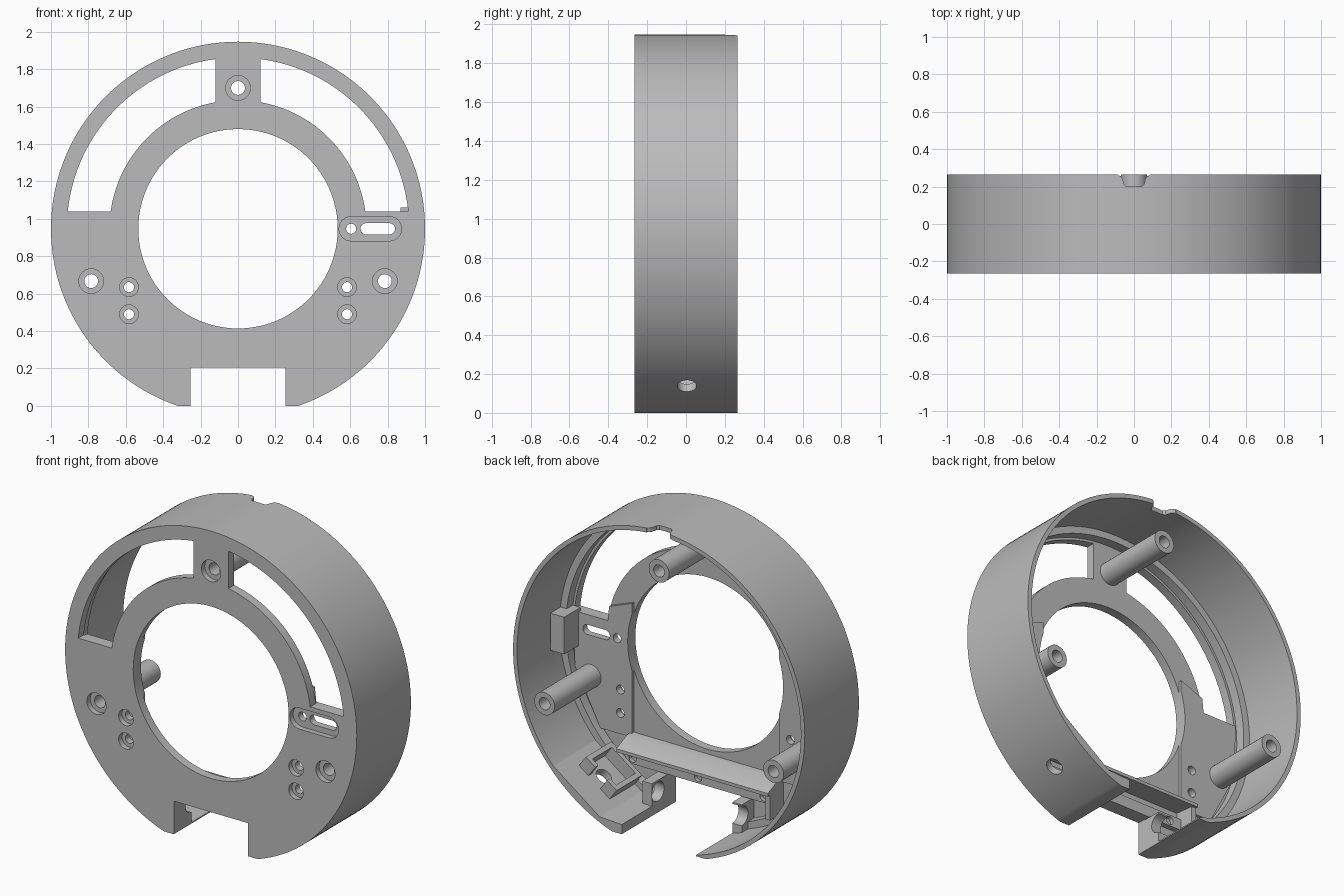
import bpy, bmesh, math

if "Cube" in bpy.data.objects:
    bpy.data.objects.remove(bpy.data.objects["Cube"])

CZ = 0.947                       # height of the ring centre
FRONT, BACK = -0.265, 0.265
grey = bpy.data.materials.new("plain grey")
grey.diffuse_color = (0.5, 0.5, 0.5, 1)
grey.use_nodes = True
grey.node_tree.nodes["Principled BSDF"].inputs["Base Color"].default_value = grey.diffuse_color


def prism(name, pts, lo, hi, axis="y"):
    """Extrude a 2D outline along one axis."""
    place = {"x": lambda a, b, h: (h, a, b),
             "y": lambda a, b, h: (a, h, b),
             "z": lambda a, b, h: (a, b, h)}[axis]
    bm = bmesh.new()
    low = [bm.verts.new(place(a, b, lo)) for a, b in pts]
    high = [bm.verts.new(place(a, b, hi)) for a, b in pts]
    bm.faces.new(low)
    bm.faces.new(high[::-1])
    for i in range(len(pts)):
        j = (i + 1) % len(pts)
        bm.faces.new((low[i], high[i], high[j], low[j]))
    return finish(name, bm)


def finish(name, bm):
    bmesh.ops.recalc_face_normals(bm, faces=bm.faces)
    me = bpy.data.meshes.new(name)
    bm.to_mesh(me)
    bm.free()
    ob = bpy.data.objects.new(name, me)
    bpy.context.collection.objects.link(ob)
    me.materials.append(grey)
    return ob


def arc(r, a0, a1, n, cx=0.0, cz=CZ):
    return [(cx + r * math.cos(a0 + (a1 - a0) * i / n),
             cz + r * math.sin(a0 + (a1 - a0) * i / n)) for i in range(n + 1)]


def circle(r, cx=0.0, cz=CZ, n=32):
    return arc(r, 0, math.tau, n, cx, cz)[:-1]


def stadium(x0, x1, z, r):
    h = math.pi / 2
    return arc(r, -h, h, 12, x1 - r, z) + arc(r, h, 3 * h, 12, x0 + r, z)


def rect(a0, a1, b0, b1):
    return [(a0, b0), (a1, b0), (a1, b1), (a0, b1)]


def flip(pts):
    return [(-a, b) for a, b in pts]


def cut(ob, cutters):
    for c in cutters:
        m = ob.modifiers.new("cut", "BOOLEAN")
        m.operation, m.solver, m.object = "DIFFERENCE", "EXACT", c
    bpy.context.view_layer.update()
    ev = ob.evaluated_get(bpy.context.evaluated_depsgraph_get())
    me = bpy.data.meshes.new_from_object(ev)
    ob.modifiers.clear()
    ob.data = me


cutters = []


def cutter(*args):
    ob = prism("cutter", *args)
    ob.hide_render = True
    cutters.append(ob)
    return ob


# ---- cutters
base_cut = cutter(rect(-2, 2, -1, 0), -1, 1)
notch_cut = cutter(rect(-0.255, 0.255, -1, 0.205), -1, 1)
bore_cut = cutter(circle(0.533, n=96), -1, -0.1)
a0, b0 = math.asin(0.093 / 0.915), math.acos(0.12 / 0.915)
a1, b1 = math.asin(0.093 / 0.687), math.acos(0.12 / 0.687)
window = arc(0.915, a0, b0, 32) + arc(0.687, b1, a1, 32)
window_cuts = [cutter(window, -1, 0), cutter(flip(window), -1, 0)]

PEGS = [(0, 1.70), (-0.785, 0.667), (0.785, 0.667)]
SCREWS = [(s * 0.583, z) for s in (-1, 1) for z in (0.635, 0.49)]
hole_cuts = []
for spots, big, small in ((PEGS, 0.066, 0.037), (SCREWS, 0.05, 0.027)):
    for x, z in spots:
        hole_cuts.append(cutter(circle(big, x, z), -1, -0.232))
        hole_cuts.append(cutter(circle(small, x, z), -1, -0.1))
hole_cuts += [cutter(stadium(0.54, 0.875, 0.947, 0.065), -1, -0.232),
              cutter(stadium(0.655, 0.84, 0.947, 0.03), -1, -0.1),
              cutter(circle(0.027, 0.605, 0.947), -1, -0.1)]

# ---- front plate
plate = prism("front_plate", circle(1, n=160), FRONT, -0.21)
cut(plate, [base_cut, notch_cut, bore_cut] + window_cuts + hole_cuts)

# ---- raised pads on the back of the plate
pad_pts = [(0.505, 0.36), (0.72, 0.36), (0.895, 0.7), (0.905, 1.04),
           (0.67, 1.04), (0.66, 1.13), (0.505, 1.19)]
pads = [prism("right_pad", pad_pts, -0.21, -0.19),
        prism("left_pad", flip(pad_pts), -0.21, -0.19)]
for p in pads:
    cut(p, [bore_cut] + hole_cuts)

# ---- outer wall with a stepped inner lip
bm = bmesh.new()
profile = [(1, -0.21), (1, BACK), (0.973, BACK), (0.973, -0.15), (0.93, -0.15), (0.93, -0.21)]
N = 160
rings = [[bm.verts.new((r * math.cos(math.tau * i / N), y, CZ + r * math.sin(math.tau * i / N)))
          for r, y in profile] for i in range(N)]
for i in range(N):
    p, q = rings[i], rings[(i + 1) % N]
    for k in range(6):
        j = (k + 1) % 6
        bm.faces.new((p[k], p[j], q[j], q[k]))
wall = finish("outer_wall", bm)

half = [(0.04, 0.2), (0.054, 0.212), (0.06, 0.24), (0.07, 0.255), (0.085, 0.262), (0.085, 0.3)]
cable_cut = cutter(half + flip(half)[::-1], 1.8, 2.1, "z")

# ---- flat on the lower wall, drilled for a socket
ANG = math.radians(-54)
RX, RZ = math.cos(ANG), math.sin(ANG)


def radial(pts):
    """(distance from centre, tangential offset) -> (x, z)"""
    return [(r * RX - t * RZ, CZ + r * RZ + t * RX) for r, t in pts]


d = math.radians(14)
flat = prism("socket_flat", arc(0.98, ANG - d, ANG + d, 12), -0.21, BACK)
bm = bmesh.new()
bmesh.ops.create_cone(bm, cap_ends=True, segments=32, radius1=0.05, radius2=0.05, depth=0.4)
drill = finish("cutter", bm)
drill.rotation_euler = (0, math.pi / 2 - ANG, 0)
drill.location = (0.95 * RX, 0.005, CZ + 0.95 * RZ)
drill.hide_render = True
cutters.append(drill)
cut(wall, [base_cut, notch_cut, cable_cut, drill])
cut(flat, [base_cut, drill])

# ---- socket holder around the drilled hole
for name, t0, t1 in (("holder_upper_wall", 0.1, 0.13), ("holder_lower_wall", -0.13, -0.1)):
    prism(name, radial(rect(0.87, 0.95, t0, t1)), -0.12, 0.1)
for name, t0, t1 in (("holder_upper_lip", 0.05, 0.1), ("holder_lower_lip", -0.1, -0.05)):
    prism(name, radial(rect(0.87, 0.95, t0, t1)), 0.07, 0.1)
prism("holder_inner_wall", radial(rect(0.87, 0.95, -0.13, 0.13)), -0.15, -0.12)

# ---- hollow mounting pegs
for name, (x, z) in zip(("top_peg", "left_peg", "right_peg"), PEGS):
    peg = prism(name, circle(0.07, x, z), -0.21, BACK)
    cut(peg, [cutter(circle(0.037, x, z), -1, 1)])

# ---- sloped bar below the bore, with its end wall
prism("cross_bar", [(-0.21, 0.33), (-0.21, 0.385), (-0.16, 0.38), (-0.06, 0.335), (-0.06, 0.315)],
      -0.52, 0.52, "x")
prism("bar_end_wall", rect(-0.52, -0.49, 0.16, 0.33), -0.21, -0.08)

# ---- strip above the notch with blind screw holes
strip = prism("notch_strip", rect(-0.49, 0.55, 0.205, 0.275), -0.21, -0.175)
cut(strip, [cutter(circle(0.025, x, 0.24, 20), -0.2, 0) for x in (-0.41, 0.04, 0.49)])

# ---- notch cheeks with a round channel
channel = cutter(circle(0.06, -0.09, 0.13), -1, 1, "x")
for name, x0, x1, y in (("right_cheek", 0.255, 0.32, -0.03), ("left_cheek", -0.32, -0.255, -0.09)):
    cut(prism(name, rect(x0, x1, 0, 0.2), -0.21, y), [channel])
prism("right_foot", [(0.255, 0), (0.32, 0), (0.45, 0.07), (0.255, 0.06)], -0.21, BACK)

# ---- stop block beside the slot
prism("slot_stop", rect(0.87, 0.965, 0.83, 1.06), -0.21, -0.05)

# ---- clean up and shade
for c in cutters:
    bpy.data.objects.remove(c)
bpy.ops.object.select_all(action="DESELECT")
for ob in bpy.context.scene.objects:
    ob.select_set(True)
    bpy.context.view_layer.objects.active = ob
bpy.ops.object.shade_smooth_by_angle(angle=math.radians(30))
